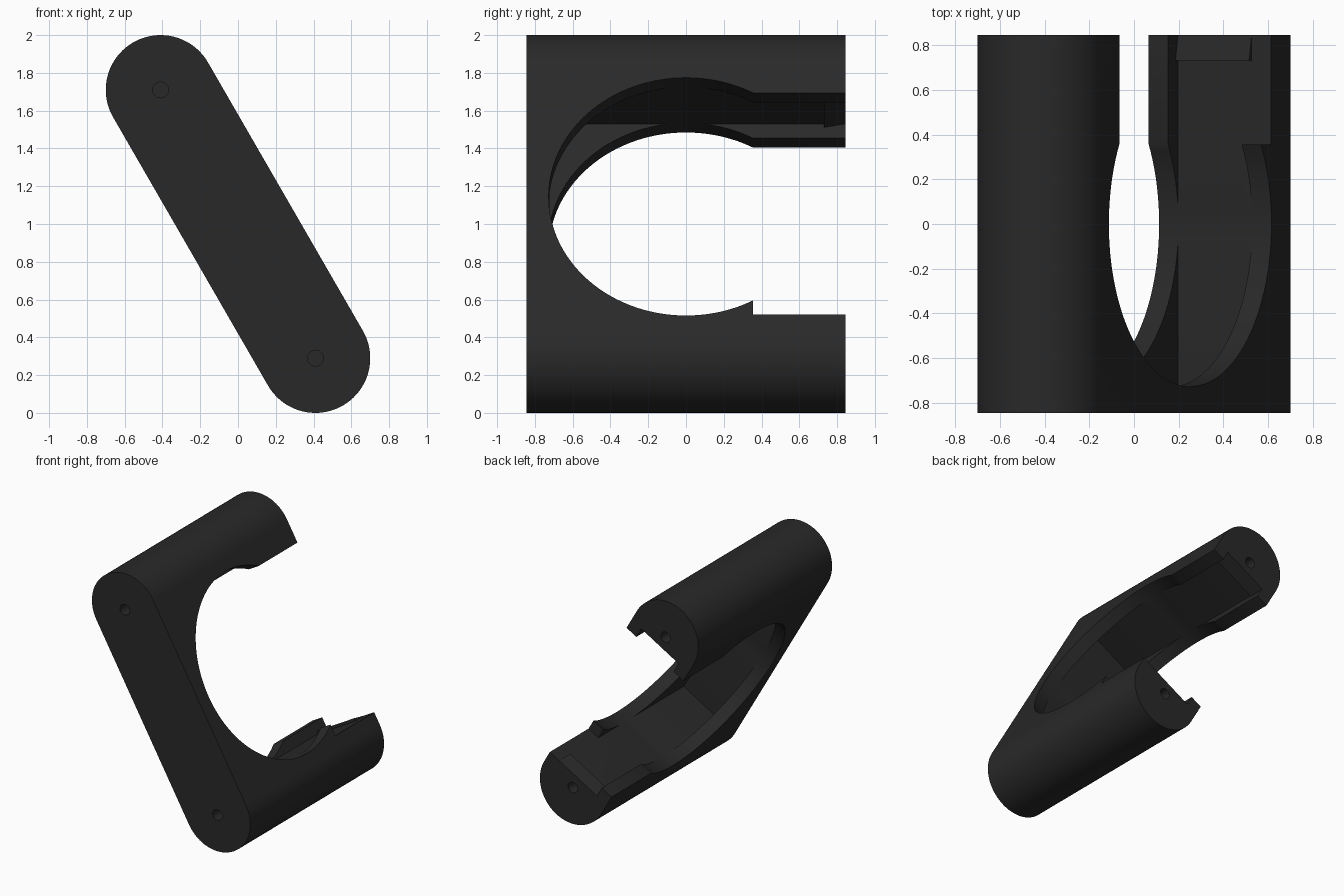
import bpy, bmesh, math
from mathutils import Matrix, Vector

if "Cube" in bpy.data.objects:
    bpy.data.objects.remove(bpy.data.objects["Cube"])

R = 0.29        # radius of the rounded arms
C = 0.82        # arm centre distance from the middle
HALF_Y = 0.845  # half depth
BORE = 0.727    # radius of the round opening
SLOT = 0.634    # half height of the open slot
FLOOR = 0.722   # half height of the inner groove
GROOVE = 0.19   # half width of the inner groove
TILT = Matrix.Rotation(math.radians(-30), 4, 'Y')

black = bpy.data.materials.new("matte_black")
black.diffuse_color = (0.022, 0.022, 0.022, 1)
black.use_nodes = True
black.node_tree.nodes["Principled BSDF"].inputs["Base Color"].default_value = black.diffuse_color


def make(name, bm):
    bmesh.ops.recalc_face_normals(bm, faces=bm.faces)
    me = bpy.data.meshes.new(name)
    bm.to_mesh(me)
    bm.free()
    ob = bpy.data.objects.new(name, me)
    bpy.context.collection.objects.link(ob)
    me.materials.append(black)
    return ob


def prism(name, pts, axis, a, b):
    """Extrude a 2D outline from a to b along axis 'x' or 'y'."""
    bm = bmesh.new()
    place = (lambda p, d: (d, p[0], p[1])) if axis == 'x' else (lambda p, d: (p[0], d, p[1]))
    lo = [bm.verts.new(place(p, a)) for p in pts]
    hi = [bm.verts.new(place(p, b)) for p in pts]
    bm.faces.new(lo)
    bm.faces.new(hi)
    n = len(pts)
    for i in range(n):
        j = (i + 1) % n
        bm.faces.new((lo[i], lo[j], hi[j], hi[i]))
    return make(name, bm)


def box(name, x0, x1, y0, y1, z0, z1):
    return prism(name, [(x0, z0), (x1, z0), (x1, z1), (x0, z1)], 'y', y0, y1)


def arc(cx, cz, r, a0, a1, n):
    return [(cx + r * math.cos(math.radians(a0 + (a1 - a0) * i / n)),
             cz + r * math.sin(math.radians(a0 + (a1 - a0) * i / n))) for i in range(n + 1)]


# Rounded bar that forms the whole bracket
bracket = prism("bracket", arc(0, C, R, 0, 180, 40) + arc(0, -C, R, 180, 360, 40),
                'y', -HALF_Y, HALF_Y)

# Round opening continued as an open slot towards the back
half = math.degrees(math.asin(SLOT / BORE))
opening = arc(0, 0, BORE, half, 360 - half, 96) + [(1.2, -SLOT), (1.2, SLOT)]
cutters = [prism("opening_cutter", opening, 'x', -1, 1)]

# Inner groove between the lips, and the missing lip on the lower arm
cutters.append(box("groove_cutter", -GROOVE, GROOVE, -FLOOR, 1.2, -FLOOR, FLOOR))
cutters.append(box("lip_cutter", 0.1, 1, math.sqrt(BORE**2 - SLOT**2), 1.2, -FLOOR, -0.4))

# Small blind holes in the ends of both arms
for z in (-C, C):
    for y in (-HALF_Y, HALF_Y):
        cutters.append(prism("hole_cutter", arc(0, z, 0.042, 0, 345, 23),
                             'y', y - 0.15, y + 0.15))

for cut in cutters:
    mod = bracket.modifiers.new("cut", 'BOOLEAN')
    mod.operation = 'DIFFERENCE'
    mod.solver = 'EXACT'
    mod.object = cut
    bpy.context.view_layer.objects.active = bracket
    bpy.ops.object.modifier_apply(modifier=mod.name)
    bpy.data.objects.remove(cut)

# Snap ramps at the open ends of the groove
parts = [bracket]
for side, name in ((1, "upper_snap_ramp"), (-1, "lower_snap_ramp")):
    pts = [(0.73, side * (FLOOR - 0.022)), (HALF_Y, side * FLOOR),
           (HALF_Y, side * (FLOOR + 0.01)), (0.73, side * (FLOOR + 0.01))]
    parts.append(prism(name, pts, 'x', -GROOVE, GROOVE))

# Tilt everything and stand it on the ground
for ob in parts:
    ob.data.transform(Matrix.Translation(Vector((0, 0, 1))) @ TILT)

bpy.ops.object.select_all(action='DESELECT')
bracket.select_set(True)
bpy.context.view_layer.objects.active = bracket
bpy.ops.object.shade_smooth_by_angle(angle=math.radians(30))
